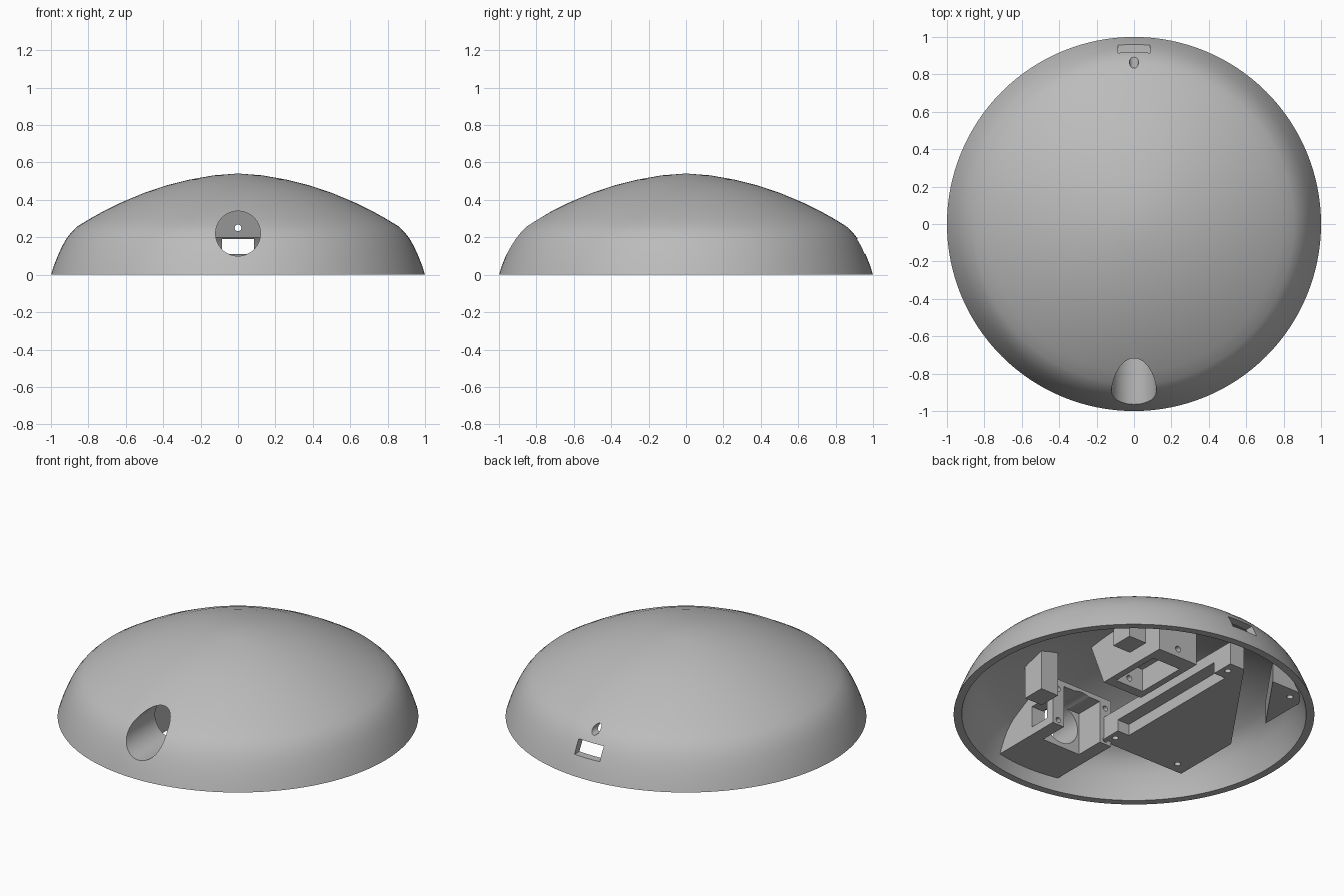
import bpy, bmesh, math
from mathutils import Matrix, Vector

if "Cube" in bpy.data.objects:
    bpy.data.objects.remove(bpy.data.objects["Cube"], do_unlink=True)

grey = bpy.data.materials.new("plain grey")
grey.use_nodes = True
grey.diffuse_color = (0.5, 0.5, 0.5, 1)
grey.node_tree.nodes["Principled BSDF"].inputs["Base Color"].default_value = (0.5, 0.5, 0.5, 1)


def make(name, bm):
    bmesh.ops.recalc_face_normals(bm, faces=bm.faces)
    mesh = bpy.data.meshes.new(name)
    bm.to_mesh(mesh)
    bm.free()
    mesh.materials.append(grey)
    ob = bpy.data.objects.new(name, mesh)
    bpy.context.collection.objects.link(ob)
    return ob


def box(name, x, y, z, turn=0):
    """Box from (low, high) ranges, optionally turned about its own centre."""
    bm = bmesh.new()
    spans = (x, y, z)
    mid = Vector([(a + b) / 2 for a, b in spans])
    size = [b - a for a, b in spans] + [1]
    bmesh.ops.create_cube(bm, size=1, matrix=Matrix.Translation(mid)
                          @ Matrix.Rotation(turn, 4, "Z") @ Matrix.Diagonal(size))
    return make(name, bm)


def rod(name, radius, at, length, axis="Y", sides=48):
    bm = bmesh.new()
    turn = Matrix.Rotation(math.pi / 2, 4, "X") if axis == "Y" else Matrix()
    bmesh.ops.create_cone(bm, cap_ends=True, segments=sides, radius1=radius, radius2=radius,
                          depth=length, matrix=Matrix.Translation(at) @ turn)
    return make(name, bm)


def prism(name, outline, x):
    """Extrude a (y, z) outline between two x positions."""
    bm = bmesh.new()
    face = bm.faces.new([bm.verts.new((x[0], y, z)) for y, z in outline])
    out = bmesh.ops.extrude_face_region(bm, geom=[face], use_keep_orig=True)["geom"]
    bmesh.ops.translate(bm, vec=(x[1] - x[0], 0, 0),
                        verts=[v for v in out if isinstance(v, bmesh.types.BMVert)])
    return make(name, bm)


def spin(name, profile, steps=128):
    """Turn an (r, z) profile around the z axis."""
    bm = bmesh.new()
    verts = [bm.verts.new((r, 0, z)) for r, z in profile]
    edges = [bm.edges.new((a, b)) for a, b in zip(verts, verts[1:]) if a.co.x + b.co.x > 0]
    bmesh.ops.spin(bm, geom=verts + edges, cent=(0, 0, 0), axis=(0, 0, 1),
                   angle=2 * math.pi, steps=steps)
    bmesh.ops.remove_doubles(bm, verts=bm.verts, dist=0.0005)
    return make(name, bm)


def combine(ob, operation, others, keep=False):
    """Apply booleans and remove the tools."""
    for other in others:
        mod = ob.modifiers.new("cut", "BOOLEAN")
        mod.operation, mod.solver, mod.object = operation, "EXACT", other
    bpy.context.view_layer.update()
    graph = bpy.context.evaluated_depsgraph_get()
    mesh = bpy.data.meshes.new_from_object(ob.evaluated_get(graph))
    ob.modifiers.clear()
    ob.data = mesh
    if not keep:
        for other in others:
            bpy.data.objects.remove(other, do_unlink=True)
    return ob


# Domed shell: steep lower wall, shallow crown
wall = [(1, 0), (0.982, 0.055), (0.962, 0.105), (0.94, 0.153), (0.916, 0.195),
        (0.888, 0.23), (0.856, 0.26)]
crown = [(0.79, 0.3), (0.72, 0.339), (0.62, 0.388), (0.5, 0.438), (0.38, 0.478),
         (0.26, 0.508), (0.13, 0.531), (0, 0.541)]
outer = wall + crown


def inset(t):
    return [(r * (1 - t), z * (1 - t * 1.7)) for r, z in outer]


shell = spin("dome_shell", outer + inset(0.045)[::-1] + [outer[0]])
fill = spin("inner_fill", inset(0.03) + [(0, 0), inset(0.03)[0]])
combine(shell, "DIFFERENCE", [
    rod("lens_opening", 0.12, (0, -0.85, 0.22), 0.5, sides=64),
    box("cable_opening", (-0.085, 0.085), (0.7, 1.1), (0.11, 0.19)),
    rod("rear_screw_opening", 0.025, (0, 0.9, 0.25), 0.4, sides=24)])

# Front lens holder with a tube, a rear pocket and four screw holes
holder = box("lens_holder", (-0.21, 0.21), (-0.96, -0.45), (0.07, 0.36))
combine(holder, "INTERSECT", [fill], keep=True)
cutters = [rod("tube", 0.12, (0, -0.8, 0.22), 0.9, sides=64),
           box("pocket", (-0.13, 0.13), (-0.63, -0.4), (0.0, 0.33)),
           box("side_notch", (0.1, 0.3), (-0.63, -0.5), (0.12, 0.25))]
for sx in (-1, 1):
    for z in (0.1, 0.3):
        cutters.append(rod("screw", 0.016, (sx * 0.17, -0.45, z), 0.16, sides=16))
combine(holder, "DIFFERENCE", cutters)

# Central bracket, hollow below, with a sloping front
bracket = prism("central_bracket", [(0.38, 0.2), (0.38, 0.6), (-0.26, 0.6), (-0.1, 0.2)],
                (-0.135, 0.135))
combine(bracket, "INTERSECT", [fill], keep=True)
combine(bracket, "DIFFERENCE", [
    box("hollow", (-0.095, 0.095), (-0.04, 0.28), (0.1, 0.34)),
    rod("bracket_screw", 0.018, (0, 0.2, 0.25), 1.2, sides=16)])

# Side mounting board, with a diagonal channel, an edge notch and four holes
board = box("mounting_board", (-0.735, -0.16), (-0.47, 0.64), (0.1, 0.24))
combine(board, "INTERSECT", [fill], keep=True)
cutters = [box("channel", (-1.1, 0.1), (0.36, 0.53), (0, 0.5), math.radians(55)),
           box("edge_notch", (-0.24, 0), (-0.33, 0.5), (0.05, 0.17))]
for x in (-0.65, -0.2):
    for y in (-0.4, 0.57):
        cutters.append(rod("hole", 0.018, (x, y, 0.12), 0.14, "Z", 16))
combine(board, "DIFFERENCE", cutters)

# Pair of posts hanging from the crown
posts = []
for label, side in (("front", -1), ("rear", 1)):
    post = box(label + "_post", (0.29, 0.41), (side * 0.38 - 0.07, side * 0.38 + 0.07), (0.15, 0.6))
    posts.append(combine(post, "INTERSECT", [fill], keep=True))
bpy.data.objects.remove(fill, do_unlink=True)

# Smooth curves, sharp edges
bpy.context.view_layer.update()
for ob in [shell, holder, bracket, board] + posts:
    ob.select_set(True)
bpy.context.view_layer.objects.active = shell
bpy.ops.object.shade_smooth_by_angle(angle=math.radians(30))
